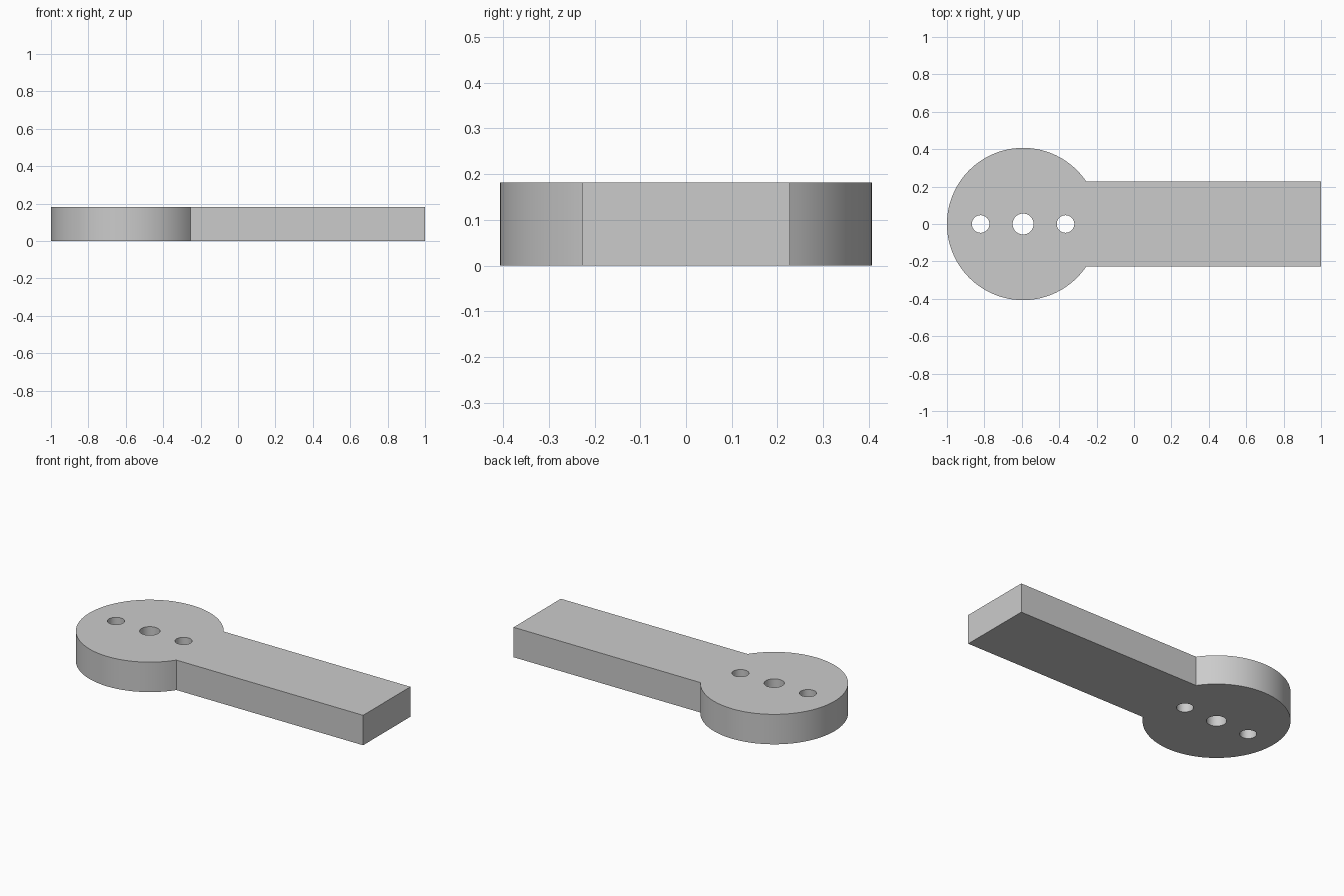
import bpy, bmesh
from math import asin, cos, sin, pi

cube = bpy.data.objects.get("Cube")
if cube:
    bpy.data.objects.remove(cube, do_unlink=True)

HEIGHT = 0.182
CENTRE_X = -0.593
RADIUS = 0.407
HALF_WIDTH = 0.227
SEGMENTS = 96

grey = bpy.data.materials.new("light grey")
grey.use_nodes = True
colour = (0.6, 0.6, 0.6, 1)
grey.diffuse_color = colour
grey.node_tree.nodes["Principled BSDF"].inputs["Base Color"].default_value = colour


def arc(x, radius, start, end, steps):
    """Points along an arc centred on the x axis."""
    angles = [start + (end - start) * i / steps for i in range(steps + 1)]
    return [(x + radius * cos(a), radius * sin(a)) for a in angles]


def prism(name, outline, bottom, top):
    """Extrude a closed outline straight up."""
    bm = bmesh.new()
    base = bm.faces.new([bm.verts.new((x, y, bottom)) for x, y in outline])
    result = bmesh.ops.extrude_face_region(bm, geom=[base], use_keep_orig=True)
    raised = [v for v in result["geom"] if isinstance(v, bmesh.types.BMVert)]
    bmesh.ops.translate(bm, verts=raised, vec=(0, 0, top - bottom))
    bmesh.ops.recalc_face_normals(bm, faces=bm.faces)
    mesh = bpy.data.meshes.new(name)
    bm.to_mesh(mesh)
    bm.free()
    mesh.materials.append(grey)
    obj = bpy.data.objects.new(name, mesh)
    bpy.context.collection.objects.link(obj)
    return obj


# Round head and straight handle as one plate
neck = asin(HALF_WIDTH / RADIUS)
outline = arc(CENTRE_X, RADIUS, neck, 2 * pi - neck, SEGMENTS)
outline += [(1, -HALF_WIDTH), (1, HALF_WIDTH)]
plate = prism("arm_plate", outline, 0, HEIGHT)
bpy.context.view_layer.objects.active = plate
plate.select_set(True)

# Three through holes along the middle of the head
for offset, radius in ((-0.227, 0.047), (0, 0.056), (0.227, 0.047)):
    circle = arc(CENTRE_X + offset, radius, 0, 2 * pi, 48)[:-1]
    cutter = prism("hole_cutter", circle, -0.1, HEIGHT + 0.1)
    cutter.hide_render = True
    cut = plate.modifiers.new("hole", "BOOLEAN")
    cut.operation = "DIFFERENCE"
    cut.solver = "EXACT"
    cut.object = cutter
    bpy.ops.object.modifier_apply(modifier=cut.name)
    bpy.data.objects.remove(cutter, do_unlink=True)

# Smooth round walls, crisp rims and corners
bpy.ops.object.shade_smooth_by_angle(angle=pi / 6)
